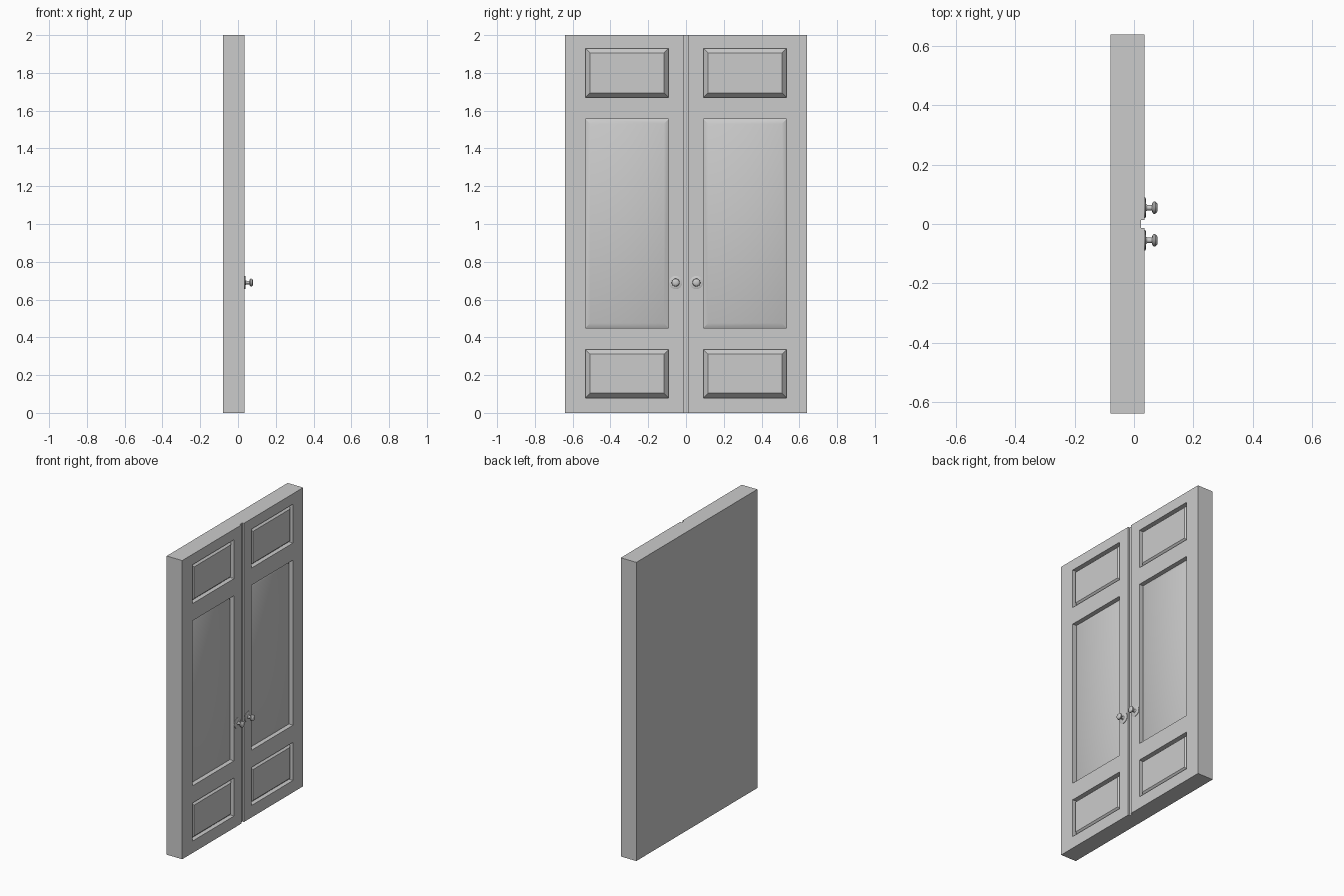
import bpy, bmesh, math
from mathutils import Vector

if "Cube" in bpy.data.objects:
    bpy.data.objects.remove(bpy.data.objects["Cube"])

FRONT, BACK, GAP = 0.035, -0.08, 0.013


def finish(bm, name):
    bmesh.ops.recalc_face_normals(bm, faces=bm.faces[:])
    me = bpy.data.meshes.new(name)
    bm.to_mesh(me)
    bm.free()
    ob = bpy.data.objects.new(name, me)
    bpy.context.collection.objects.link(ob)
    bpy.ops.object.select_all(action='DESELECT')
    bpy.context.view_layer.objects.active = ob
    ob.select_set(True)
    bpy.ops.object.shade_smooth_by_angle(angle=math.radians(30))
    return ob


def mirror_y(ob):
    m = ob.modifiers.new("Mirror", 'MIRROR')
    m.use_axis = (False, True, False)
    m.use_mirror_merge = False


# Door leaf: grid front, given thickness, then sunk raised panels
ys = [GAP, 0.092, 0.532, 0.64]
zs = [0, 0.08, 0.335, 0.45, 1.555, 1.67, 1.93, 2.0]
bm = bmesh.new()
grid = [[bm.verts.new((FRONT, y, z)) for z in zs] for y in ys]
for i in range(len(ys) - 1):
    for j in range(len(zs) - 1):
        bm.faces.new((grid[i][j], grid[i + 1][j], grid[i + 1][j + 1], grid[i][j + 1]))
ext = bmesh.ops.extrude_face_region(bm, geom=bm.faces[:], use_keep_orig=True)
moved = [g for g in ext['geom'] if isinstance(g, bmesh.types.BMVert)]
bmesh.ops.translate(bm, verts=moved, vec=(BACK - FRONT, 0, 0))
bmesh.ops.recalc_face_normals(bm, faces=bm.faces[:])


def sink_panel(zmid, depth, slope, rise):
    face = next(f for f in bm.faces if f.normal.x > 0.9
                and (f.calc_center_median() - Vector((FRONT, 0.312, zmid))).length < 0.02)
    face = bmesh.ops.extrude_discrete_faces(bm, faces=[face])['faces'][0]
    bmesh.ops.translate(bm, verts=face.verts[:], vec=(-depth, 0, 0))
    bm.normal_update()
    bmesh.ops.inset_region(bm, faces=[face], thickness=slope, depth=0)
    bmesh.ops.translate(bm, verts=face.verts[:], vec=(rise, 0, 0))


sink_panel(0.2075, 0.03, 0.034, 0.026)
sink_panel(1.0025, 0.03, 0.036, 0.012)
sink_panel(1.80, 0.03, 0.034, 0.026)
mirror_y(finish(bm, "door_leaf"))

# Strip closing the groove between the leaves
bm = bmesh.new()
bmesh.ops.create_cube(bm, size=1)
depth = FRONT - 0.012 - BACK
for v in bm.verts:
    v.co = (BACK + (v.co.x + 0.5) * depth, v.co.y * 2 * GAP, (v.co.z + 0.5) * 2)
finish(bm, "centre_strip")

# Knob: lathed profile (x, radius) with a thin round plate
profile = [(0.034, 0.035), (0.038, 0.035), (0.040, 0.030), (0.041, 0.012),
           (0.046, 0.009), (0.060, 0.009), (0.063, 0.018), (0.067, 0.021),
           (0.073, 0.020), (0.078, 0.015), (0.080, 0.008), (0.080, 0.0)]
bm = bmesh.new()
ky, kz = 0.055, 0.69
pts = [bm.verts.new((x, ky + r, kz)) for x, r in profile]
edges = [bm.edges.new(p) for p in zip(pts, pts[1:])]
bmesh.ops.spin(bm, geom=pts + edges, cent=(0, ky, kz), axis=(1, 0, 0),
               angle=math.tau, steps=24, use_duplicate=False)
bmesh.ops.remove_doubles(bm, verts=bm.verts[:], dist=0.0002)
mirror_y(finish(bm, "knob"))
